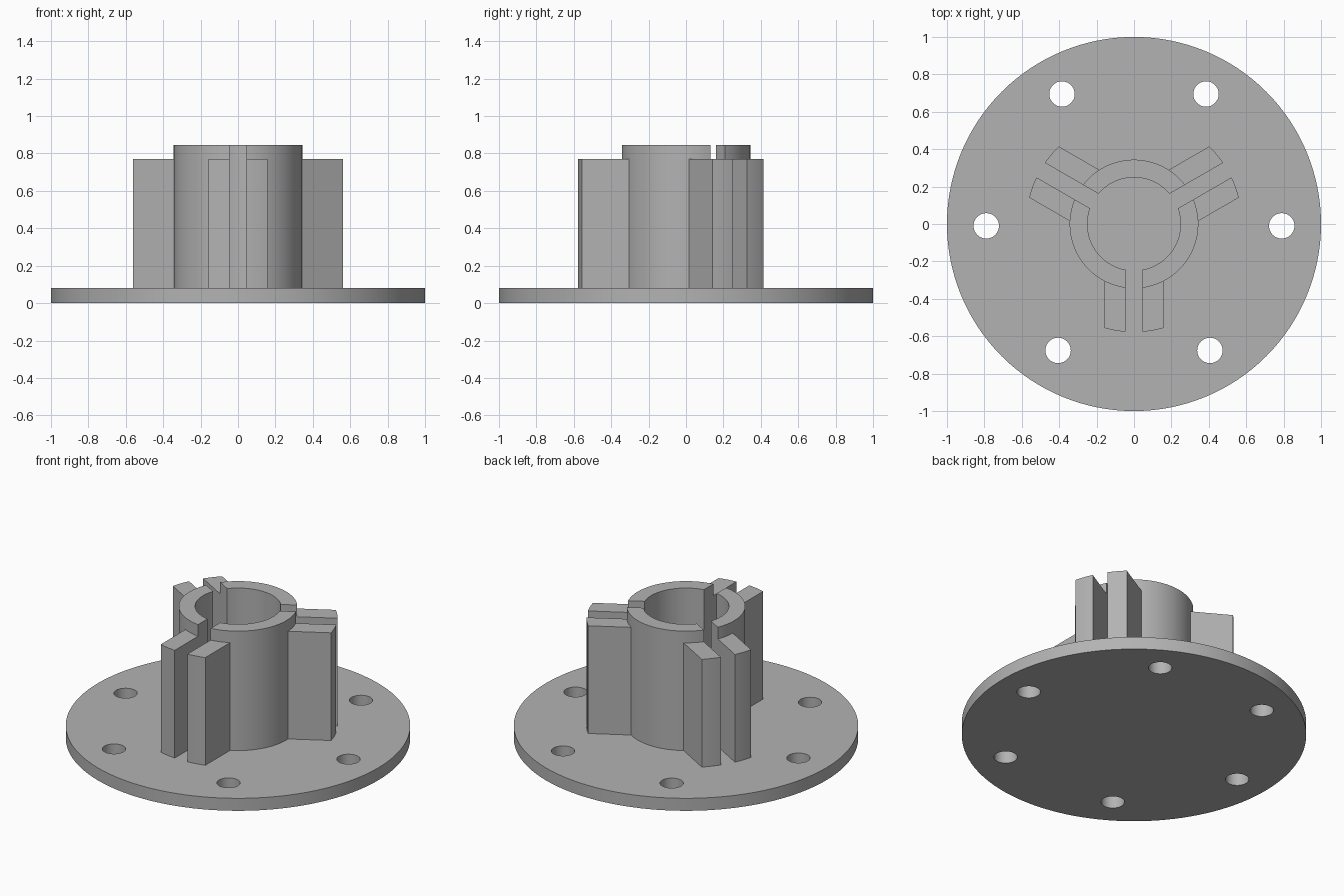
import bpy, bmesh, math

if "Cube" in bpy.data.objects:
    bpy.data.objects.remove(bpy.data.objects["Cube"])

PLATE_TOP, FIN_TOP, HUB_TOP = 0.08, 0.77, 0.845
HUB_R, BORE_R, FIN_R = 0.344, 0.249, 0.578
SLOT, FIN_SIDE = 0.045, 0.158          # half widths across each slot
SLOT_ANGLES = [math.radians(a) for a in (-90, 30, 150)]

grey = bpy.data.materials.new("plain grey")
grey.diffuse_color = (0.45, 0.45, 0.45, 1)
grey.use_nodes = True
grey.node_tree.nodes["Principled BSDF"].inputs["Base Color"].default_value = grey.diffuse_color


def prism(name, outline, z0, z1):
    """Extrude a flat outline (counter-clockwise) from z0 to z1."""
    bm = bmesh.new()
    face = bm.faces.new([bm.verts.new((x, y, z0)) for x, y in outline])
    top = bmesh.ops.extrude_face_region(bm, geom=[face])["geom"]
    bmesh.ops.translate(bm, vec=(0, 0, z1 - z0),
                        verts=[v for v in top if isinstance(v, bmesh.types.BMVert)])
    bmesh.ops.recalc_face_normals(bm, faces=bm.faces)
    mesh = bpy.data.meshes.new(name)
    bm.to_mesh(mesh)
    bm.free()
    mesh.materials.append(grey)
    obj = bpy.data.objects.new(name, mesh)
    bpy.context.collection.objects.link(obj)
    return obj


def arc(r, a0, a1, n):
    return [(r * math.cos(a0 + (a1 - a0) * i / n),
             r * math.sin(a0 + (a1 - a0) * i / n)) for i in range(n + 1)]


def smooth(obj):
    bpy.ops.object.select_all(action='DESELECT')
    obj.select_set(True)
    bpy.context.view_layer.objects.active = obj
    bpy.ops.object.shade_smooth_by_angle(angle=math.radians(30))


# Round base plate with six bolt holes
plate = prism("base_plate", arc(1, 0, 2 * math.pi, 128)[:-1], 0, PLATE_TOP)
bpy.context.view_layer.objects.active = plate
for x, y in ((0.385, 0.695), (0.79, -0.01), (0.406, -0.676)):
    for side in (-1, 1):
        ring = [(side * x + u, y + v) for u, v in arc(0.068, 0, 2 * math.pi, 40)[:-1]]
        cutter = prism("bolt_hole_cutter", ring, -0.1, 0.2)
        cutter.hide_render = True
        cut = plate.modifiers.new("bolt_hole", 'BOOLEAN')
        cut.object, cut.operation, cut.solver = cutter, 'DIFFERENCE', 'EXACT'
        bpy.ops.object.modifier_apply(modifier=cut.name)
        bpy.data.objects.remove(cutter)
smooth(plate)

for i, a in enumerate(SLOT_ANGLES):
    # Hub wall segment between this slot and the next
    end = a + math.radians(120)
    go, gi = math.asin(SLOT / HUB_R), math.asin(SLOT / BORE_R)
    wall = arc(HUB_R, a + go, end - go, 32) + arc(BORE_R, end - gi, a + gi, 32)
    smooth(prism(f"hub_wall_{i + 1}", wall, PLATE_TOP, HUB_TOP))

    # Pair of fins flanking the slot, with rounded outer ends
    for side, label in ((-1, "right"), (1, "left")):
        def edge(r, w0, w1):
            return arc(r, a + side * math.asin(w0 / r), a + side * math.asin(w1 / r), 6)
        fin = edge(FIN_R, SLOT, FIN_SIDE) + edge(HUB_R - 0.001, FIN_SIDE, SLOT)
        smooth(prism(f"fin_{i + 1}_{label}", fin, PLATE_TOP, FIN_TOP))
